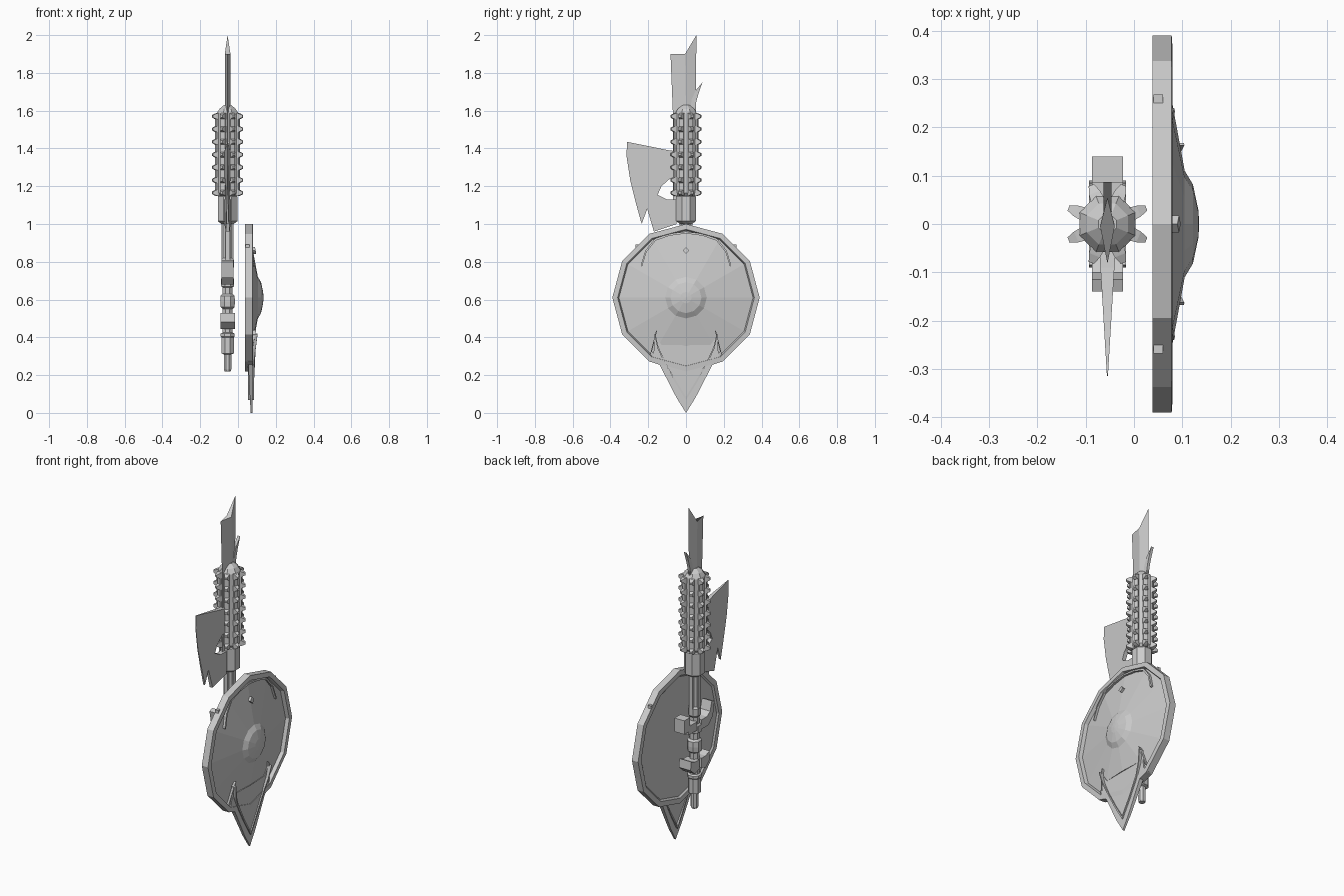
import bpy, bmesh, math

if "Cube" in bpy.data.objects:
    bpy.data.objects.remove(bpy.data.objects["Cube"])

CX = -0.055   # weapon axis
SZ = 0.61     # shield centre height


def finish(name, bm):
    bmesh.ops.remove_doubles(bm, verts=bm.verts[:], dist=1e-5)
    bmesh.ops.recalc_face_normals(bm, faces=bm.faces[:])
    me = bpy.data.meshes.new(name)
    bm.to_mesh(me)
    bm.free()
    ob = bpy.data.objects.new(name, me)
    bpy.context.collection.objects.link(ob)
    return ob


def loft(bm, rings):
    """Skin equal-length rings of points and cap both ends."""
    vs = [[bm.verts.new(p) for p in r] for r in rings]
    n = len(vs[0])
    for a, b in zip(vs, vs[1:]):
        for i in range(n):
            j = (i + 1) % n
            bm.faces.new((a[i], a[j], b[j], b[i]))
    bm.faces.new(vs[0][::-1])
    bm.faces.new(vs[-1])


def turned(name, profile, n=8):
    """Faceted upright shape from (radius, z) pairs, flats facing the axes."""
    ang = [math.tau * (i + 0.5) / n for i in range(n)]
    bm = bmesh.new()
    loft(bm, [[(CX + r * math.cos(a), r * math.sin(a), z) for a in ang] for r, z in profile])
    return finish(name, bm)


def plate(bm, outline, span):
    """Side-profile (y, z) plate; span(y, z) gives its two x faces."""
    loft(bm, [[(span(y, z)[k], y, z) for y, z in outline] for k in (0, 1)])


def box(bm, x, y, z):
    plate(bm, [(y[0], z[0]), (y[1], z[0]), (y[1], z[1]), (y[0], z[1])], lambda *_: x)


def dish_x(y, z):
    return 0.06 + (0.355 - min(0.355, math.hypot(y, z - SZ))) * 0.184


def on_dish(h):
    return lambda y, z: (dish_x(y, z) - 0.008, dish_x(y, z) + h)


# Twelve-sided shield with raised rim, sloping dish and central boss
bm = bmesh.new()
prof = [(0.35, 0.046), (0.36, 0.038), (0.39, 0.038), (0.39, 0.078), (0.362, 0.08), (0.355, 0.06),
        (0.11, 0.105), (0.082, 0.122), (0.03, 0.133), (0.004, 0.135)]
loft(bm, [[(x, r * math.sin(i * math.tau / 12), SZ + r * math.cos(i * math.tau / 12))
           for i in range(12)] for r, x in prof])
finish("shield", bm)

# Pointed lower spike of the shield, with side barbs
half = [(0.05, 0.08), (0.14, 0.255), (0.2, 0.275), (0.172, 0.31), (0.165, 0.41), (0.13, 0.36)]
outline = [(0, 0.0)] + half + [(0, 0.36)] + [(-y, z) for y, z in half[::-1]]
bm = bmesh.new()
plate(bm, outline, lambda y, z: (0.067 - 0.05 * min(z, 0.3), max(0.078, dish_x(y, z) + 0.004)))
finish("shield_spike", bm)

# Raised curved trims on the shield face
def trim(name, path, w, h):
    bm = bmesh.new()
    for s in (1, -1):
        outer = [(s * y, z) for y, z in path]
        inner = [(y * (1 - w), SZ + (z - SZ) * (1 - w)) for y, z in path[::-1]]
        plate(bm, outer + [(s * y, z) for y, z in inner], on_dish(h))
    finish(name, bm)

trim("upper_trim", [(0, 0.96), (0.09, 0.948), (0.165, 0.922), (0.215, 0.86), (0.24, 0.78)], 0.03, 0.012)
trim("lower_trim", [(0, 0.068), (0.06, 0.165), (0.12, 0.275), (0.15, 0.34), (0.168, 0.415)], 0.03, 0.025)
trim("side_trim", [(0.165, 0.28), (0.19, 0.31), (0.16, 0.43)], 0.05, 0.012)

# Diamond studs and small rim studs
bm = bmesh.new()
for z in (0.86, 0.26):
    plate(bm, [(0, z - 0.018), (0.018, z), (0, z + 0.018), (-0.018, z)],
          lambda y, z: (0.06, dish_x(y, z) + 0.014))
for s in (1, -1):
    plate(bm, [(s * 0.25, 0.86), (s * 0.268, 0.86), (s * 0.268, 0.892), (s * 0.25, 0.892)],
          lambda *_: (0.04, 0.06))
finish("shield_studs", bm)

# Handle: pommel, banded grip and shaft
turned("handle", [
    (0.017, 0.22), (0.021, 0.23), (0.021, 0.31), (0.036, 0.315), (0.036, 0.40), (0.04, 0.405),
    (0.04, 0.42), (0.028, 0.425), (0.028, 0.55), (0.04, 0.56), (0.042, 0.59), (0.04, 0.62),
    (0.029, 0.63), (0.029, 0.665), (0.037, 0.67), (0.037, 0.71), (0.028, 0.72), (0.028, 0.76),
    (0.036, 0.77), (0.036, 0.81), (0.027, 0.82), (0.027, 1.01)])

# Shaft ribs
bm = bmesh.new()
for s in (1, -1):
    box(bm, (CX - 0.012, CX + 0.012), sorted((s * 0.015, s * 0.034)), (0.8, 1.01))
    box(bm, sorted((CX + s * 0.015, CX + s * 0.032)), (-0.012, 0.012), (0.8, 1.01))
finish("shaft_ribs", bm)

# Guard: square block behind, curved hook in front, paired lower lugs
wide = lambda *_: (CX - 0.032, CX + 0.032)
bm = bmesh.new()
box(bm, wide(), (0.02, 0.1), (0.69, 0.74))
box(bm, wide(), (0.085, 0.14), (0.71, 0.79))
finish("guard_block", bm)
bm = bmesh.new()
plate(bm, [(-0.02, 0.68), (-0.085, 0.68), (-0.125, 0.72), (-0.14, 0.80), (-0.115, 0.81),
           (-0.10, 0.755), (-0.07, 0.735), (-0.02, 0.735)], wide)
finish("guard_hook", bm)
bm = bmesh.new()
for s in (1, -1):
    plate(bm, [(s * y, z) for y, z in
               [(0.01, 0.46), (0.05, 0.445), (0.09, 0.48), (0.085, 0.53), (0.05, 0.515), (0.01, 0.515)]],
          lambda *_: (CX - 0.038, CX + 0.038))
finish("grip_lugs", bm)

# Club collar and octagonal head
turned("collar", [(0.035, 1.0), (0.056, 1.015), (0.056, 1.145), (0.045, 1.155), (0.045, 1.17)])
turned("club_head", [(0.05, 1.15), (0.063, 1.165), (0.063, 1.585), (0.046, 1.61), (0.02, 1.63)])

# Blunt spikes on raised strips along each corner of the head
strips, spikes = bmesh.new(), bmesh.new()
for k in range(8):
    a = math.tau * (k + 0.5) / 8
    c, s = math.cos(a), math.sin(a)
    at = lambda r, t, z: (CX + r * c - t * s, r * s + t * c, z)
    quad = lambda r, w, h, z: [at(r, -w, z - h), at(r, w, z - h), at(r, w, z + h), at(r, -w, z + h)]
    loft(strips, [quad(0.045, 0.012, 0.215, 1.375), quad(0.067, 0.012, 0.21, 1.375)])
    for i in range(7):
        z = 1.165 + i * 0.0675
        loft(spikes, [quad(0.055, 0.014, 0.018, z), quad(0.07, 0.012, 0.014, z),
                      quad(0.087, 0.006, 0.006, z)])
finish("head_strips", strips)
finish("head_spikes", spikes)

# Long diamond-section blade with slanted tip
bm = bmesh.new()
ring = lambda yl, zl, ym, zm, yr, zr: [(CX, yl, zl), (CX - 0.015, ym, zm), (CX, yr, zr), (CX + 0.015, ym, zm)]
loft(bm, [ring(-0.07, 1.0, -0.01, 1.1, 0.04, 1.1), ring(-0.07, 1.6, 0, 1.6, 0.052, 1.6),
          ring(-0.082, 1.90, -0.005, 1.90, 0.055, 2.0)])
finish("long_blade", bm)

# Hooked barb beside the blade
bm = bmesh.new()
plate(bm, [(0.02, 1.59), (0.045, 1.60), (0.055, 1.65), (0.066, 1.69), (0.087, 1.75),
           (0.05, 1.705), (0.03, 1.66)], lambda *_: (CX - 0.008, CX + 0.008))
finish("blade_barb", bm)

# Axe blade thinning towards its edge
bm = bmesh.new()
axe = [(-0.05, 1.385), (-0.09, 1.39), (-0.312, 1.435), (-0.315, 1.36), (-0.295, 1.23), (-0.265, 1.11),
       (-0.235, 1.0), (-0.205, 1.08), (-0.17, 0.96), (-0.05, 1.0), (-0.05, 1.13), (-0.10, 1.13),
       (-0.15, 1.155), (-0.13, 1.2), (-0.085, 1.24), (-0.05, 1.24)]
thick = lambda y, z: 0.001 + 0.06 * (y + 0.315)
plate(bm, axe, lambda y, z: (CX - thick(y, z), CX + thick(y, z)))
finish("axe_blade", bm)
